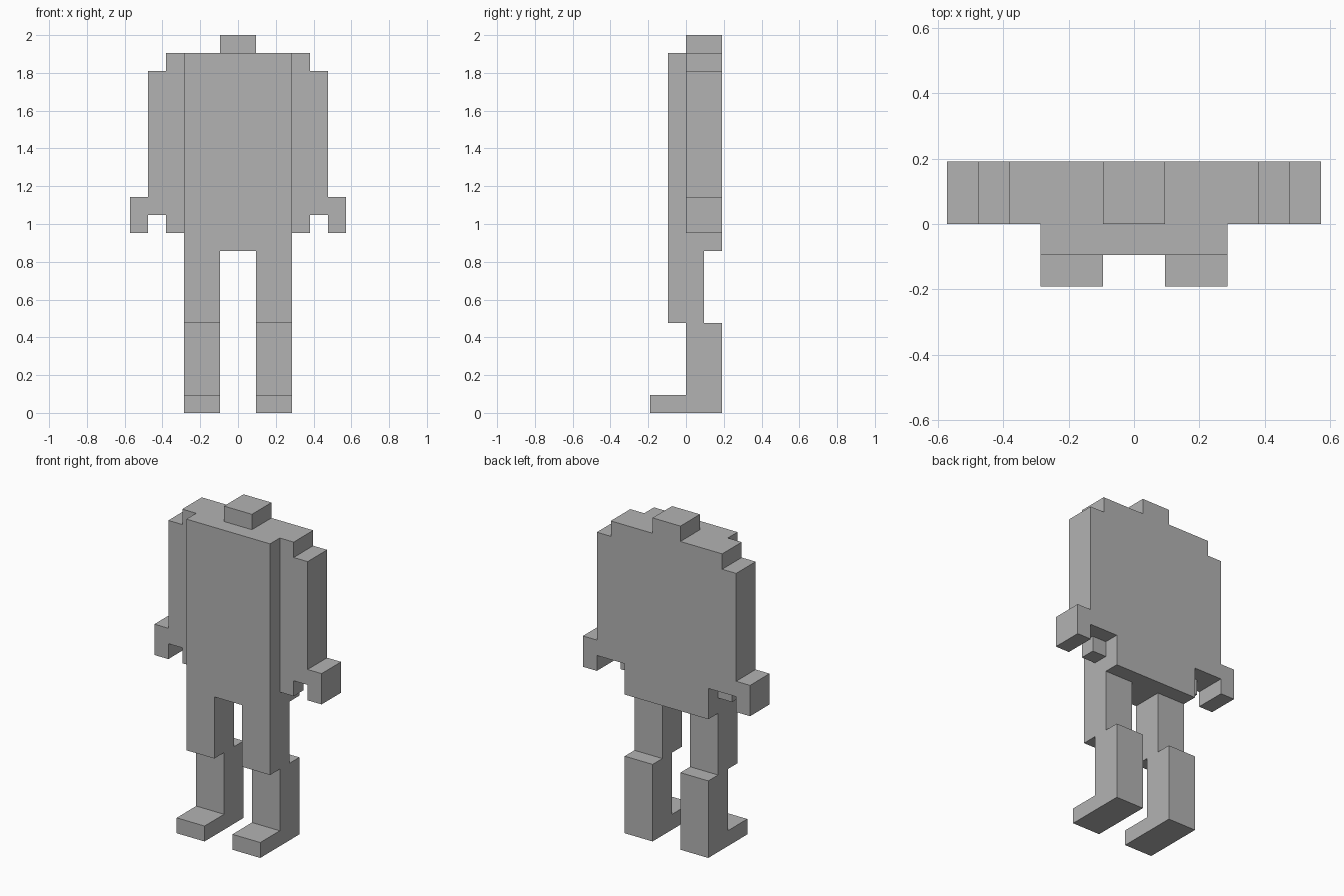
import bpy
import bmesh
from mathutils import Vector

cube = bpy.data.objects.get("Cube")
if cube:
    bpy.data.objects.remove(cube, do_unlink=True)

U = 2 / 21  # one block

grey = bpy.data.materials.new("plain_grey")
grey.use_nodes = True
COLOUR = (0.45, 0.45, 0.45, 1)
grey.diffuse_color = COLOUR
grey.node_tree.nodes["Principled BSDF"].inputs["Base Color"].default_value = COLOUR


def extrude(name, points, offset, start, depth):
    """Extrude a block-unit outline along the vector depth."""
    bm = bmesh.new()
    face = bm.faces.new([bm.verts.new(Vector(offset(a, b, start)) * U) for a, b in points])
    result = bmesh.ops.extrude_face_region(bm, geom=[face])
    moved = [g for g in result["geom"] if isinstance(g, bmesh.types.BMVert)]
    bmesh.ops.translate(bm, verts=moved, vec=Vector(depth) * U)
    bmesh.ops.recalc_face_normals(bm, faces=bm.faces)
    mesh = bpy.data.meshes.new(name)
    bm.to_mesh(mesh)
    bm.free()
    mesh.materials.append(grey)
    obj = bpy.data.objects.new(name, mesh)
    bpy.context.collection.objects.link(obj)
    return obj


def front_part(name, points, y0, y1):
    return extrude(name, points, lambda x, z, y: (x, y, z), y0, (0, y1 - y0, 0))


def side_part(name, points, x0, x1):
    return extrude(name, points, lambda y, z, x: (x, y, z), x0, (x1 - x0, 0, 0))


def rect(a0, a1, b0, b1):
    return [(a0, b0), (a1, b0), (a1, b1), (a0, b1)]


# Stepped upper body with head, shoulders, arms and hands
half = [(3, 9), (3, 11), (5, 11), (5, 10), (6, 10), (6, 12), (5, 12),
        (5, 19), (4, 19), (4, 20), (1, 20), (1, 21)]
front_part("upper_body", half + [(-x, z) for x, z in reversed(half)], 0, 2)

# Raised chest panel
front_part("chest_panel", rect(-3, 3, 9, 20), -1, 0)

# Bent legs with feet, and thumbs under the arms
leg = [(-2, 0), (2, 0), (2, 5), (1, 5), (1, 9), (-1, 9),
       (-1, 5), (0, 5), (0, 1), (-2, 1)]
for side, s in (("left", 1), ("right", -1)):
    side_part(side + "_leg", leg, s, s * 3)
    side_part(side + "_thumb", rect(0, 1, 10, 11), s * 3, s * 4)
